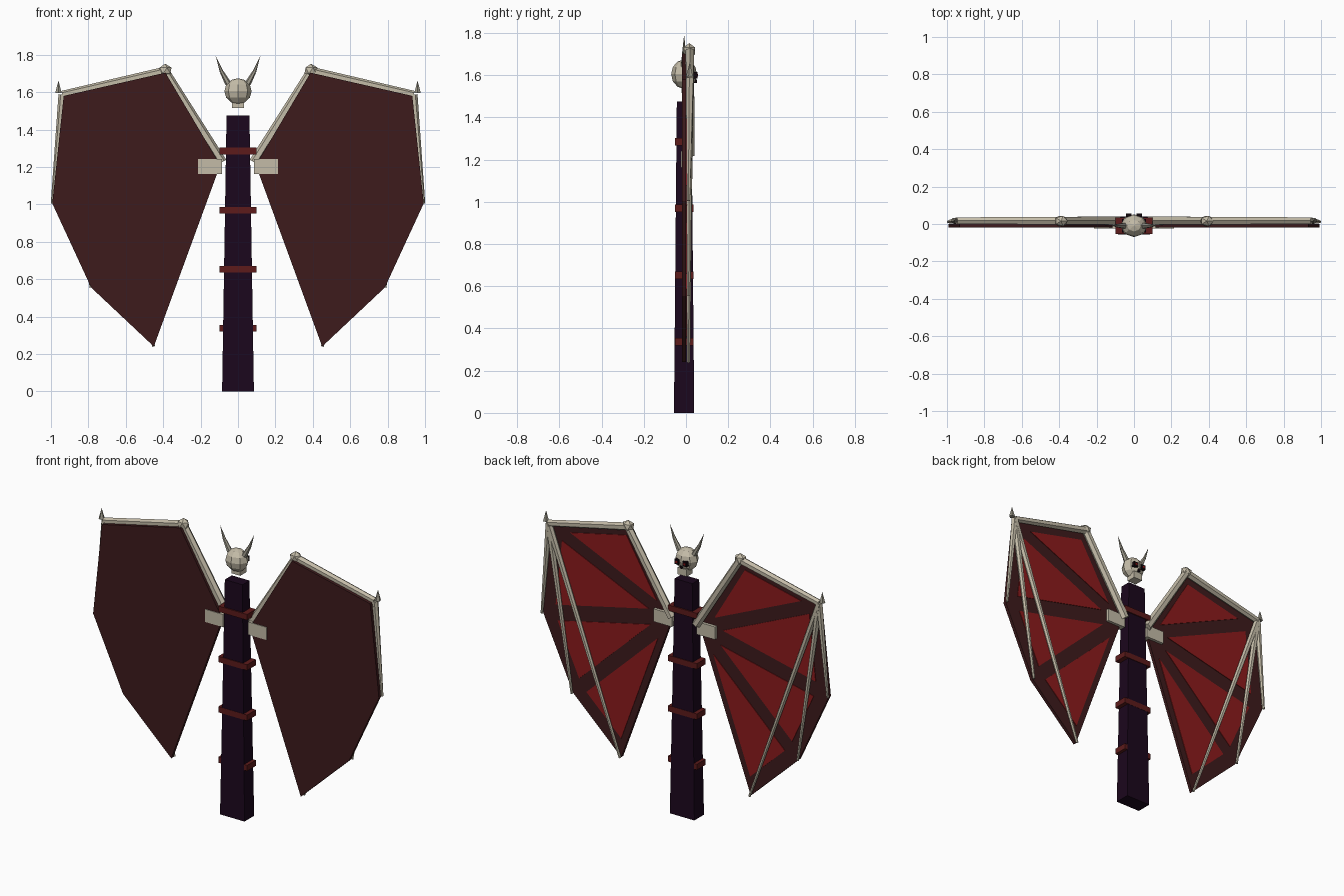
import bpy
import bmesh
from mathutils import Vector, Matrix

if "Cube" in bpy.data.objects:
    bpy.data.objects.remove(bpy.data.objects["Cube"])


def material(name, r, g, b):
    m = bpy.data.materials.new(name)
    m.use_nodes = True
    m.diffuse_color = (r, g, b, 1)
    m.node_tree.nodes["Principled BSDF"].inputs["Base Color"].default_value = (r, g, b, 1)
    return m


BONE = material("old bone", 0.55, 0.50, 0.39)
HORN = material("grey horn", 0.34, 0.32, 0.26)
HIDE = material("dark wing hide", 0.048, 0.011, 0.012)
PANEL = material("red membrane", 0.26, 0.011, 0.012)
CLOTH = material("dark purple cloth", 0.011, 0.002, 0.012)
STRAP = material("red leather", 0.11, 0.011, 0.011)
SOCKET = material("black socket", 0.006, 0.002, 0.004)
GLOW = material("red eye", 0.4, 0.01, 0.01)


def finish(name, bm, mat):
    bmesh.ops.recalc_face_normals(bm, faces=bm.faces)
    mesh = bpy.data.meshes.new(name)
    bm.to_mesh(mesh)
    bm.free()
    mesh.materials.append(mat)
    obj = bpy.data.objects.new(name, mesh)
    bpy.context.collection.objects.link(obj)
    return obj


def box(name, mat, center, size, taper=1.0):
    """Box whose top face is scaled by taper."""
    bm = bmesh.new()
    bmesh.ops.create_cube(bm, size=1)
    for v in bm.verts:
        k = taper if v.co.z > 0 else 1
        v.co = Vector((v.co.x * size[0] * k, v.co.y * size[1] * k, v.co.z * size[2])) + Vector(center)
    return finish(name, bm, mat)


def rod(name, mat, points, radii, sides=6):
    """Faceted tapering rod through a list of points."""
    bm = bmesh.new()
    pts = [Vector(p) for p in points]
    for a, b, ra, rb in zip(pts, pts[1:], radii, radii[1:]):
        d = b - a
        rot = d.to_track_quat('Z', 'Y').to_matrix().to_4x4()
        bmesh.ops.create_cone(bm, cap_ends=True, segments=sides, radius1=ra, radius2=rb,
                              depth=d.length, matrix=Matrix.Translation((a + b) / 2) @ rot)
    return finish(name, bm, mat)


def plate(name, mat, outline, y0, y1):
    """Flat plate from an x, z outline."""
    bm = bmesh.new()
    face = bm.faces.new([bm.verts.new((x, y0, z)) for x, z in outline])
    ext = bmesh.ops.extrude_face_region(bm, geom=[face])
    for v in ext["geom"]:
        if isinstance(v, bmesh.types.BMVert):
            v.co.y = y1
    return finish(name, bm, mat)


def knob(name, mat, center, scale):
    """Faceted ball."""
    bm = bmesh.new()
    bmesh.ops.create_icosphere(bm, subdivisions=1, radius=1,
                               matrix=Matrix.Translation(center) @ Matrix.Diagonal((*scale, 1)))
    return finish(name, bm, mat)


# Wrapped body with straps
MID = -0.009
box("body", CLOTH, (0, MID, 0.738), (0.17, 0.096, 1.476), 0.72)
for i in range(4):
    box(f"strap_{i + 1}", STRAP, (0, MID, 0.337 + 0.316 * i), (0.2, 0.087, 0.036))

# Skull, facing the back
bm = bmesh.new()
bmesh.ops.create_uvsphere(bm, u_segments=8, v_segments=6, radius=0.073,
                          matrix=Matrix.Translation((0, MID, 1.605)) @ Matrix.Diagonal((1, 0.84, 0.95, 1)))
finish("skull", bm, BONE)
box("jaw", BONE, (0, 0.008, 1.538), (0.062, 0.06, 0.044))
box("nose_hole", SOCKET, (0, 0.042, 1.572), (0.014, 0.02, 0.016))

# Wing outline: shoulder, elbow, wrist and three finger tips
OUTLINE = [(0.095, 1.21), (0.388, 1.704), (0.932, 1.58), (0.993, 1.005), (0.785, 0.555), (0.45, 0.24)]

for side, s in (("left", 1), ("right", -1)):
    # Membrane and its inset panels
    pts = [Vector((s * x, z)) for x, z in OUTLINE]
    plate(f"{side}_wing_membrane", HIDE, pts, -0.02, 0.0)
    for i in range(1, 5):
        tri = [pts[0], pts[i], pts[i + 1]]
        mid = sum(tri, Vector((0, 0))) / 3
        plate(f"{side}_wing_panel_{i}", PANEL, [mid + (p - mid) * 0.72 for p in tri], -0.002, 0.004)

    # Arm bones, finger bones, elbow knob and wrist claw
    def at(x, z, y=0.018):
        return (s * x, y, z)
    elbow, wrist = at(0.39, 1.712), at(0.94, 1.587)
    rod(f"{side}_upper_arm_bone", BONE, [at(0.085, 1.225), elbow], (0.026, 0.023))
    rod(f"{side}_forearm_bone", BONE, [elbow, wrist], (0.024, 0.02))
    for i, tip in enumerate(OUTLINE[3:]):
        rod(f"{side}_finger_bone_{i + 1}", BONE, [wrist, at(*tip, 0.012)], (0.02, 0.008))
    knob(f"{side}_elbow_knob", BONE, at(0.39, 1.715, 0.016), (0.039, 0.032, 0.037))
    rod(f"{side}_wrist_claw", HORN, [at(0.96, 1.595), at(0.96, 1.662)], (0.018, 0), 5)
    box(f"{side}_shoulder_plate", BONE, (s * 0.15, -0.003, 1.202), (0.128, 0.042, 0.08))

    # Horn and eye
    rod(f"{side}_horn", HORN, [(s * 0.052, MID, 1.645), (s * 0.088, MID, 1.71), (s * 0.119, MID, 1.792)],
        (0.017, 0.01, 0))
    box(f"{side}_eye_socket", SOCKET, (s * 0.028, 0.038, 1.6), (0.03, 0.034, 0.03))
    box(f"{side}_eye", GLOW, (s * 0.028, 0.053, 1.6), (0.012, 0.008, 0.012))
